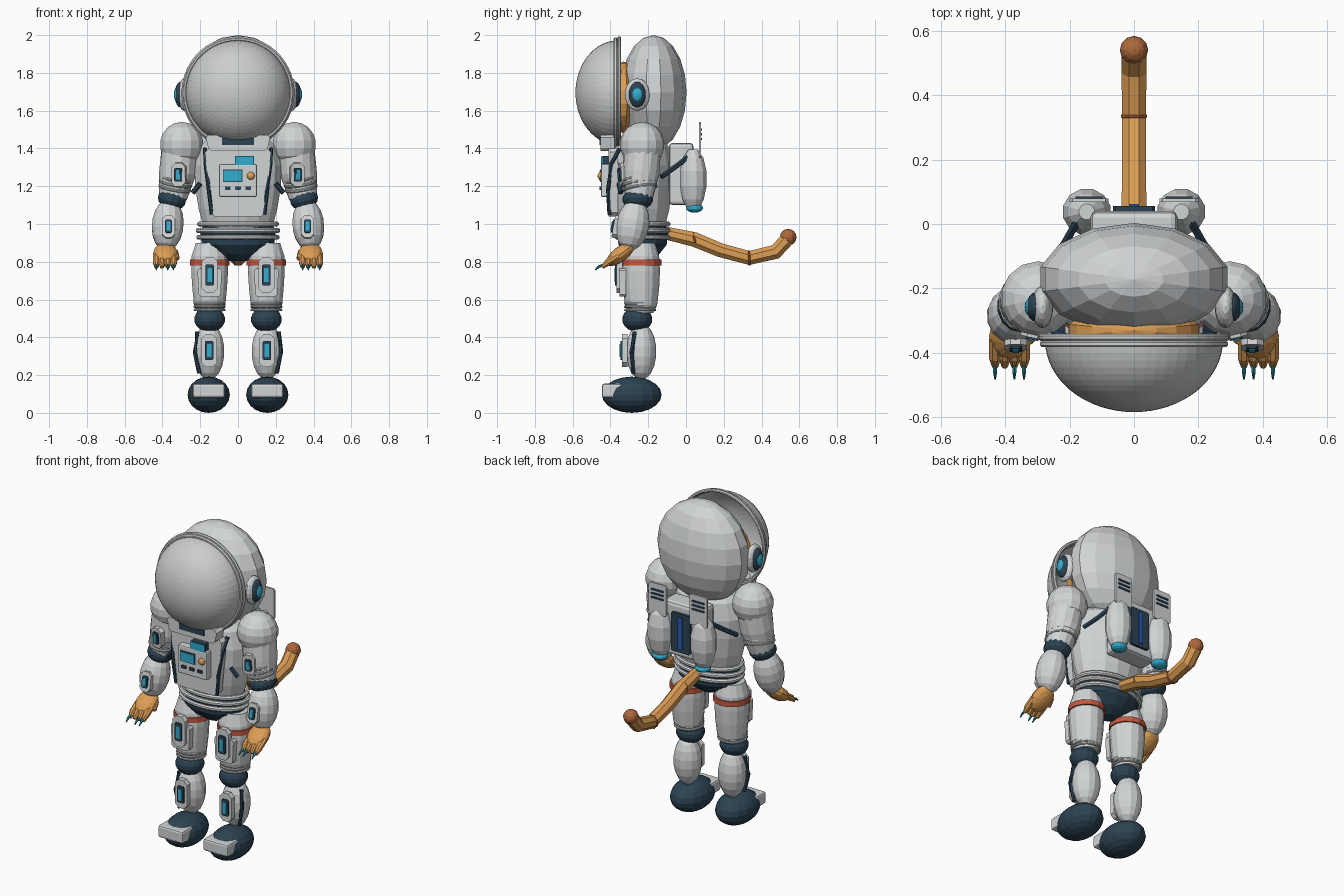
import bpy, bmesh, math
from mathutils import Vector, Matrix

old = bpy.data.objects.get("Cube")
if old:
    bpy.data.objects.remove(old)


def colour(name, r, g, b):
    m = bpy.data.materials.new(name)
    m.use_nodes = True
    m.diffuse_color = (r, g, b, 1)
    m.node_tree.nodes["Principled BSDF"].inputs["Base Color"].default_value = (r, g, b, 1)
    return m


white = colour("suit white", .64, .66, .67)
glass = colour("visor grey", .6, .61, .61)
navy = colour("navy rubber", .025, .055, .085)
orange = colour("orange fur", .72, .34, .09)
brown = colour("brown fur", .42, .14, .045)
red = colour("red band", .55, .1, .05)
cyan = colour("cyan light", .03, .42, .62)
teal = colour("teal claw", .03, .25, .34)
blue = colour("blue light", .02, .1, .45)


def finish(name, bm, mat, matrix=None):
    if matrix:
        bm.transform(matrix)
    bmesh.ops.recalc_face_normals(bm, faces=bm.faces)
    me = bpy.data.meshes.new(name)
    bm.to_mesh(me)
    bm.free()
    me.materials.append(mat)
    ob = bpy.data.objects.new(name, me)
    bpy.context.collection.objects.link(ob)
    return ob


def place(loc, rot=(0, 0, 0)):
    turn = [Matrix.Rotation(math.radians(a), 4, ax) for a, ax in zip(rot, "XYZ")]
    return Matrix.Translation(loc) @ turn[2] @ turn[1] @ turn[0]


def ball(name, loc, size, mat, seg=14, rings=9, rot=(0, 0, 0)):
    bm = bmesh.new()
    bmesh.ops.create_uvsphere(bm, u_segments=seg, v_segments=rings, radius=1)
    return finish(name, bm, mat, place(loc, rot) @ Matrix.Diagonal((*size, 1)))


def box(name, loc, size, mat, bevel=0.0, rot=(0, 0, 0)):
    bm = bmesh.new()
    bmesh.ops.create_cube(bm, size=1, matrix=Matrix.Diagonal((*size, 1)))
    if bevel:
        bmesh.ops.bevel(bm, geom=bm.edges[:], offset=bevel, segments=2, affect='EDGES', profile=.5)
    return finish(name, bm, mat, place(loc, rot))


def skin(name, loops, mat, closed=False):
    """Bridge equal-sized loops of points into one surface."""
    bm = bmesh.new()
    rows = [[bm.verts.new(p) for p in loop] for loop in loops]
    n = len(rows[0])
    pairs = list(zip(rows, rows[1:])) + ([(rows[-1], rows[0])] if closed else [])
    for a, b in pairs:
        for i in range(n):
            bm.faces.new((a[i], a[(i + 1) % n], b[(i + 1) % n], b[i]))
    if not closed:
        bm.faces.new(rows[0])
        bm.faces.new(rows[-1])
    return finish(name, bm, mat)


def circle(n):
    return [(math.cos(math.tau * (i + .5) / n), math.sin(math.tau * (i + .5) / n)) for i in range(n)]


def lathe(name, x, y, profile, mat, n=16):
    """Stack of ellipses given as (z, x radius, y radius)."""
    return skin(name, [[(x + rx * c, y + ry * s, z) for c, s in circle(n)] for z, rx, ry in profile], mat)


def tube(name, pts, radii, mat, n=8):
    pts = [Vector(p) for p in pts]
    if not isinstance(radii, (list, tuple)):
        radii = [radii] * len(pts)
    loops = []
    for i, p in enumerate(pts):
        d = pts[min(i + 1, len(pts) - 1)] - pts[max(i - 1, 0)]
        q = d.to_track_quat('Z', 'Y')
        loops.append([p + q @ Vector((r * c, r * s, 0)) for r in [radii[i]] for c, s in circle(n)])
    return skin(name, loops, mat)


def ring(name, loc, rx, ry, minor, mat, rot=(0, 0, 0), n=24):
    m = place(loc, rot)
    loops = [[m @ Vector(((rx + minor * u) * c, (ry + minor * u) * s, minor * v)) for u, v in circle(8)]
             for c, s in circle(n)]
    return skin(name, loops, mat, closed=True)


def plate(name, loc, w, h, d, mat, cut=0.0, taper=1.0, rot=(0, 0, 0)):
    """Upright plate facing the front, with cut corners and a narrower foot."""
    a, b, cut = w / 2, h / 2, max(cut, .001)
    half = [(a - cut, b), (a, b - cut), (a * taper, -b + cut), (a * taper - cut, -b)]
    outline = half + [(-x, z) for x, z in reversed(half)]
    m = place(loc, rot)
    return skin(name, [[m @ Vector((x, y, z)) for x, z in outline] for y in (-d / 2, d / 2)], mat)


def gadget(name, loc, w, h, rot=(0, 0, 0)):
    """White cover with a dark recess and a light strip."""
    m = place(loc, rot)
    plate(name + "_cover", loc, w, h, .03, white, w * .28, rot=rot)
    plate(name + "_recess", m @ Vector((0, -.017, 0)), w * .55, h * .58, .012, navy, .006, rot=rot)
    plate(name + "_light", m @ Vector((0, -.023, 0)), w * .28, h * .4, .008, cyan, rot=rot)


# Helmet: back shell, hollow visor bowl, double rim and the face inside
ball("helmet_shell", (0, -.172, 1.695), (.298, .175, .305), white, 14, 10)
bm = bmesh.new()
bmesh.ops.create_uvsphere(bm, u_segments=48, v_segments=32, radius=1)
bmesh.ops.delete(bm, geom=[v for v in bm.verts if v.co.z < -.01], context='VERTS')
finish("visor", bm, glass, place((0, -.36, 1.695), (90, 0, 0)) @ Matrix.Diagonal((.277, .277, .225, 1)))
for y, r in ((-.373, .283), (-.353, .289)):
    ring("visor_rim", (0, y, 1.695), r, r, .011, white, (90, 0, 0), 48)
ball("face", (0, -.33, 1.67), (.21, .08, .19), orange)
for s in (-1, 1):
    ball("eye", (s * .08, -.405, 1.7), (.035, .02, .045), navy)
    ball("ear_pod", (s * .285, -.258, 1.685), (.034, .066, .086), white, 16, 10)
    ball("ear_pod_ring", (s * .305, -.258, 1.685), (.03, .046, .068), navy, 16, 10)
    ball("ear_pod_light", (s * .32, -.258, 1.685), (.02, .03, .04), cyan, 16, 10)

# Torso, waist rings and pelvis
lathe("torso", 0, -.235, [(.98, .185, .125), (1.08, .212, .15), (1.2, .232, .162), (1.31, .235, .163),
                          (1.41, .205, .145), (1.48, .13, .1)], white)
for z, r in ((.93, .208), (.965, .212), (1.0, .205)):
    ring("waist_ring", (0, -.23, z), r, .135, .014, white)
lathe("pelvis", 0, -.23, [(.805, .05, .04), (.84, .13, .09), (.89, .195, .13), (.96, .205, .138),
                          (.99, .19, .125)], navy)

# Chest plate, collar and control box
plate("chest_plate", (0, -.385, 1.22), .35, .36, .05, white, .02, .82)
plate("collar", (0, -.415, 1.43), .34, .085, .075, white, .015, .93)
plate("collar_slot", (0, -.453, 1.437), .17, .036, .009, navy)
box("control_box", (0, -.425, 1.23), (.2, .175, .05)[::2] + (.175,), white, .008)
plate("upper_screen_case", (.035, -.425, 1.33), .1, .06, .035, navy)
plate("upper_screen", (.035, -.445, 1.327), .096, .06, .008, cyan, rot=(0, 0, 0))
plate("screen_frame", (-.028, -.451, 1.255), .105, .065, .006, navy)
plate("screen", (-.028, -.455, 1.255), .095, .055, .007, cyan)
ball("knob", (.068, -.452, 1.255), (.021, .016, .021), orange, 12, 8)
for x in (-.055, 0, .055):
    plate("button", (x, -.453, 1.19), .03, .018, .009, navy)

# Backpack with centre panel
box("backpack", (0, -.025, 1.265), (.27, .13, .33), white, .02)
plate("pack_panel", (0, .045, 1.26), .13, .24, .022, navy, .008)
plate("pack_light", (0, .058, 1.26), .03, .2, .009, blue)

# Tail: jointed tube with a dark tip
path = [(0, -.12, .955), (0, .045, .915), (0, .2, .873), (0, .34, .82), (0, .47, .84), (0, .54, .925)]
path[4] = (0, .475, .858)
path = [(0, -.12, .955), (0, .045, .918), (0, .18, .862), (0, .335, .82), (0, .475, .853), (0, .54, .925)]
tube("tail", path, [.036, .042, .04, .04, .042, .041], orange)
ring("tail_joint", path[1], .038, .038, .007, brown, (105, 0, 0), 8)
ring("tail_joint", path[3], .037, .037, .007, brown, (92, 0, 0), 8)
ball("tail_tip", (0, .541, .93), (.044, .044, .044), brown, 12, 8)

for s in (-1, 1):
    # Straps
    tube("front_strap", [(s * .175, -.35, 1.4), (s * .172, -.395, 1.32), (s * .155, -.413, 1.18),
                         (s * .14, -.405, 1.05)], .011, navy, 6)
    tube("side_strap", [(s * .17, .02, 1.36), (s * .215, -.06, 1.3), (s * .262, -.13, 1.25)], .014, navy, 6)
    tube("strap_end", [(s * .2, -.355, 1.215), (s * .24, -.345, 1.165)], .014, navy, 6)

    # Thruster tanks, nozzles and vented fins
    lathe("tank", s * .147, .038, [(1.085, .035, .035), (1.13, .06, .058), (1.2, .076, .073), (1.28, .076, .073),
                                   (1.35, .058, .056), (1.395, .025, .025)], white, 12)
    ball("nozzle", (s * .147, .045, 1.085), (.048, .045, .025), cyan)
    plate("fin", (s * .14, .074, 1.445), .12, .19, .012, white, .008)
    for z in (1.45, 1.475, 1.5):
        plate("fin_vent", (s * .14, .081, z), .085, .011, .009, navy)

    # Arm
    ball("shoulder", (s * .298, -.232, 1.42), (.118, .118, .12), white, 14, 9)
    tube("upper_arm", [(s * .305, -.232, 1.4), (s * .32, -.237, 1.27), (s * .345, -.25, 1.14)],
         [.1, .098, .075], white, 14)
    for z in (1.19, 1.215, 1.24):
        ring("arm_ring", (s * (.335 - (z - 1.19) * .2), -.243, z), .081, .088, .008, white, (8, s * -10, 0), 16)
    ball("elbow", (s * .35, -.256, 1.13), (.077, .082, .055), navy, 14, 9, (0, s * -15, 0))
    gadget("arm_gadget", (s * .313, -.335, 1.262), .075, .125, (4, 0, s * 12))
    ball("forearm", (s * .372, -.283, .995), (.086, .088, .138), white, 14, 9, (-10, s * -5, 0))
    gadget("forearm_gadget", (s * .368, -.37, .985), .07, .12, (-10, 0, 0))

    # Paw with fingers, thumb and claws
    ball("palm", (s * .385, -.348, .84), (.066, .09, .04), orange, 12, 8, (37, 0, 0))
    for i, x in enumerate((.342, .372, .402, .432)):
        tube("finger", [(s * x, -.36, .832), (s * x, -.415, .797), (s * x, -.443, .77)], [.02, .02, .01], orange, 8)
        if i != 2:
            tube("claw", [(s * x, -.43, .785), (s * x, -.46, .775), (s * x, -.482, .757)],
                 [.008, .007, .003], teal, 6)
    tube("thumb", [(s * .34, -.33, .85), (s * .322, -.365, .815)], [.024, .014], orange, 8)

    # Leg
    lathe("thigh", s * .15, -.238, [(.53, .065, .065), (.57, .085, .085), (.66, .094, .096), (.75, .1, .1),
                                    (.83, .098, .096), (.9, .075, .075)], white, 14)
    lathe("thigh_band", s * .15, -.235, [(.78, .107, .105), (.812, .106, .104)], red, 14)
    for z in (.545, .562, .58):
        ring("thigh_ring", (s * .15, -.243, z), .08, .08, .007, white, n=16)
    plate("thigh_pouch", (s * .15, -.335, .69), .13, .15, .035, white, .012, .9)
    gadget("thigh_gadget", (s * .15, -.352, .73), .085, .19)
    ball("knee", (s * .15, -.258, .495), (.084, .08, .066), navy, 14, 9)
    ball("shin", (s * .153, -.237, .325), (.083, .08, .15), white, 14, 9)
    gadget("shin_gadget", (s * .153, -.325, .33), .082, .175)
    tube("shin_strip", [(s * .215, -.272, .43), (s * .228, -.287, .32), (s * .205, -.28, .21)], .012, navy, 6)

    # Boot
    ball("boot", (s * .155, -.287, .096), (.112, .158, .096), navy, 16, 10)
    box("toe_cap", (s * .155, -.39, .117), (.17, .11, .075), white, .012)
